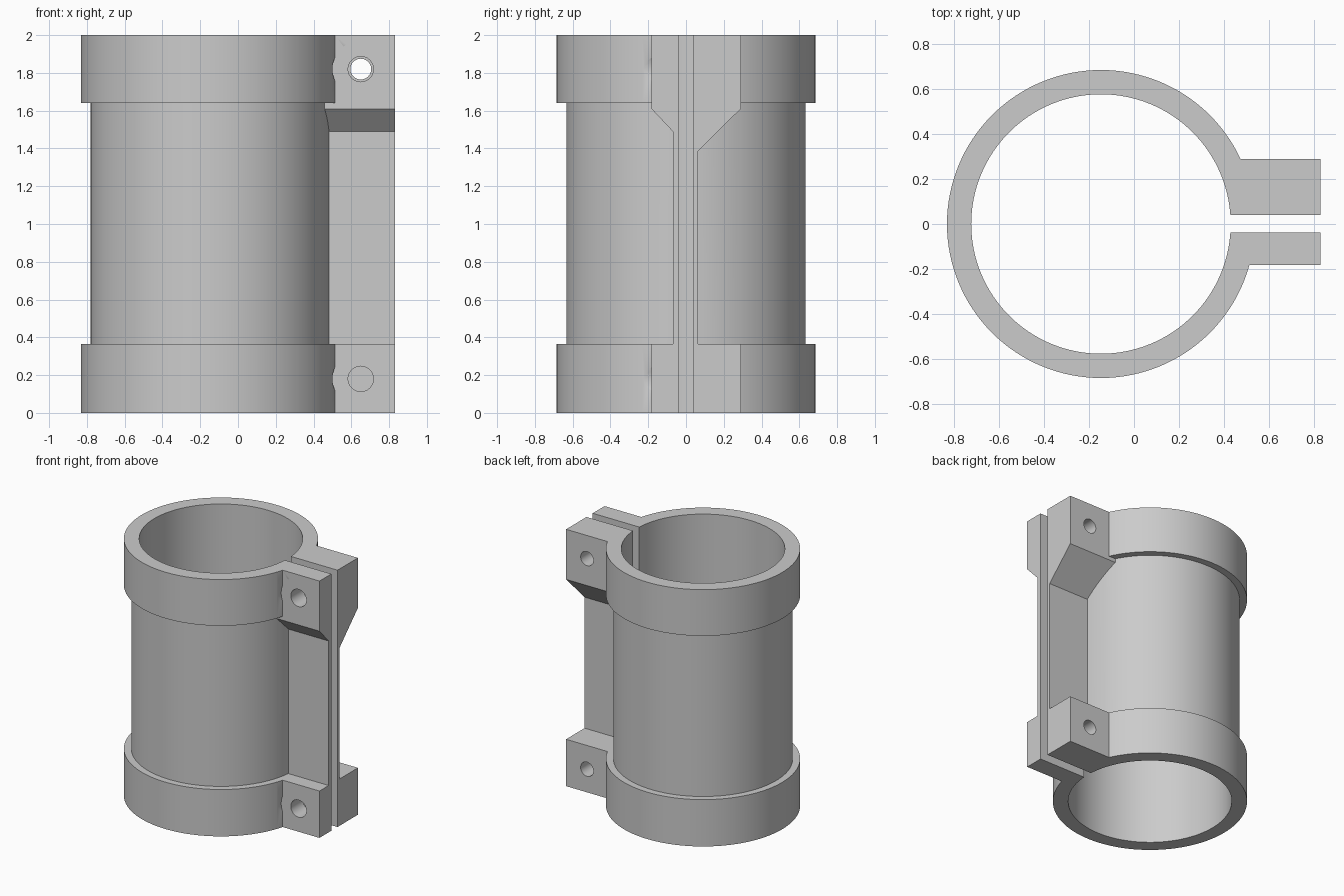
import bpy, bmesh, math
from mathutils import Matrix, Vector

if "Cube" in bpy.data.objects:
    bpy.data.objects.remove(bpy.data.objects["Cube"])

AXIS_X = -0.147
END_X = 0.83
SEGMENTS = 128

grey = bpy.data.materials.new("plain grey")
grey.use_nodes = True
colour = (0.6, 0.6, 0.6, 1)
grey.diffuse_color = colour
grey.node_tree.nodes["Principled BSDF"].inputs["Base Color"].default_value = colour


def finish(name, bm):
    bmesh.ops.recalc_face_normals(bm, faces=bm.faces)
    mesh = bpy.data.meshes.new(name)
    bm.to_mesh(mesh)
    bm.free()
    mesh.materials.append(grey)
    obj = bpy.data.objects.new(name, mesh)
    bpy.context.collection.objects.link(obj)
    return obj


def lathe(name, profile):
    """Revolve (radius, z) points about the sleeve axis."""
    bm = bmesh.new()
    rings = []
    for r, z in profile:
        ring = bmesh.ops.create_circle(bm, segments=SEGMENTS, radius=r,
                                       matrix=Matrix.Translation((AXIS_X, 0, z)))
        rings.append(ring["verts"])
    for a, b in zip(rings, rings[1:]):
        for i in range(SEGMENTS):
            j = (i + 1) % SEGMENTS
            bm.faces.new((a[i], a[j], b[j], b[i]))
    bm.faces.new(rings[0])
    bm.faces.new(rings[-1])
    return finish(name, bm)


def extrude_x(name, points, x0, x1):
    """Extrude a (y, z) outline along x."""
    bm = bmesh.new()
    face = bm.faces.new([bm.verts.new((x0, y, z)) for y, z in points])
    new = bmesh.ops.extrude_face_region(bm, geom=[face])["geom"]
    bmesh.ops.translate(bm, vec=Vector((x1 - x0, 0, 0)),
                        verts=[v for v in new if isinstance(v, bmesh.types.BMVert)])
    return finish(name, bm)


def rod_y(name, radius, z, y0, y1):
    bm = bmesh.new()
    place = Matrix.Translation((0.65, (y0 + y1) / 2, z)) @ Matrix.Rotation(math.pi / 2, 4, "X")
    bmesh.ops.create_cone(bm, cap_ends=True, segments=48, radius1=radius,
                          radius2=radius, depth=y1 - y0, matrix=place)
    return finish(name, bm)


def combine(target, tool, operation):
    mod = target.modifiers.new(operation.lower(), "BOOLEAN")
    mod.object = tool
    mod.operation = operation
    mod.solver = "EXACT"
    bpy.context.view_layer.objects.active = target
    bpy.ops.object.modifier_apply(modifier=mod.name)
    bpy.data.objects.remove(tool)


# Sleeve with a thicker band at each end
clamp = lathe("split_clamp_sleeve", [(0.685, 0), (0.685, 0.365), (0.633, 0.365),
                                     (0.633, 1.64), (0.685, 1.64), (0.685, 2)])

# Flange: bolt lugs top and bottom, joined by thin webs with sloped upper shoulders
flange = extrude_x("flange", [(-0.183, 0), (0.29, 0), (0.29, 0.365), (0.063, 0.365),
                              (0.063, 1.385), (0.29, 1.61), (0.29, 2), (-0.183, 2),
                              (-0.183, 1.61), (-0.07, 1.49), (-0.07, 0.365),
                              (-0.183, 0.365)], 0.2, END_X)
combine(clamp, flange, "UNION")

# Bore and the slot that splits the flange
combine(clamp, lathe("bore", [(0.577, -0.1), (0.577, 2.1)]), "DIFFERENCE")
slot = extrude_x("slot", [(-0.037, -0.1), (0.039, -0.1), (0.039, 2.1), (-0.037, 2.1)], 0.2, 1)
combine(clamp, slot, "DIFFERENCE")

# Bolt holes: clearance in front, narrower behind (lower one blind), bolt head relief
for z, back_start in ((1.82, 0), (0.18, 0.1)):
    combine(clamp, rod_y("front_hole", 0.067, z, -0.3, 0), "DIFFERENCE")
    combine(clamp, rod_y("back_hole", 0.055, z, back_start, 0.4), "DIFFERENCE")
    combine(clamp, rod_y("head_relief", 0.15, z, -0.6, -0.183), "DIFFERENCE")

bpy.ops.object.select_all(action="DESELECT")
clamp.select_set(True)
bpy.context.view_layer.objects.active = clamp
bpy.ops.object.shade_smooth_by_angle(angle=math.radians(30))
